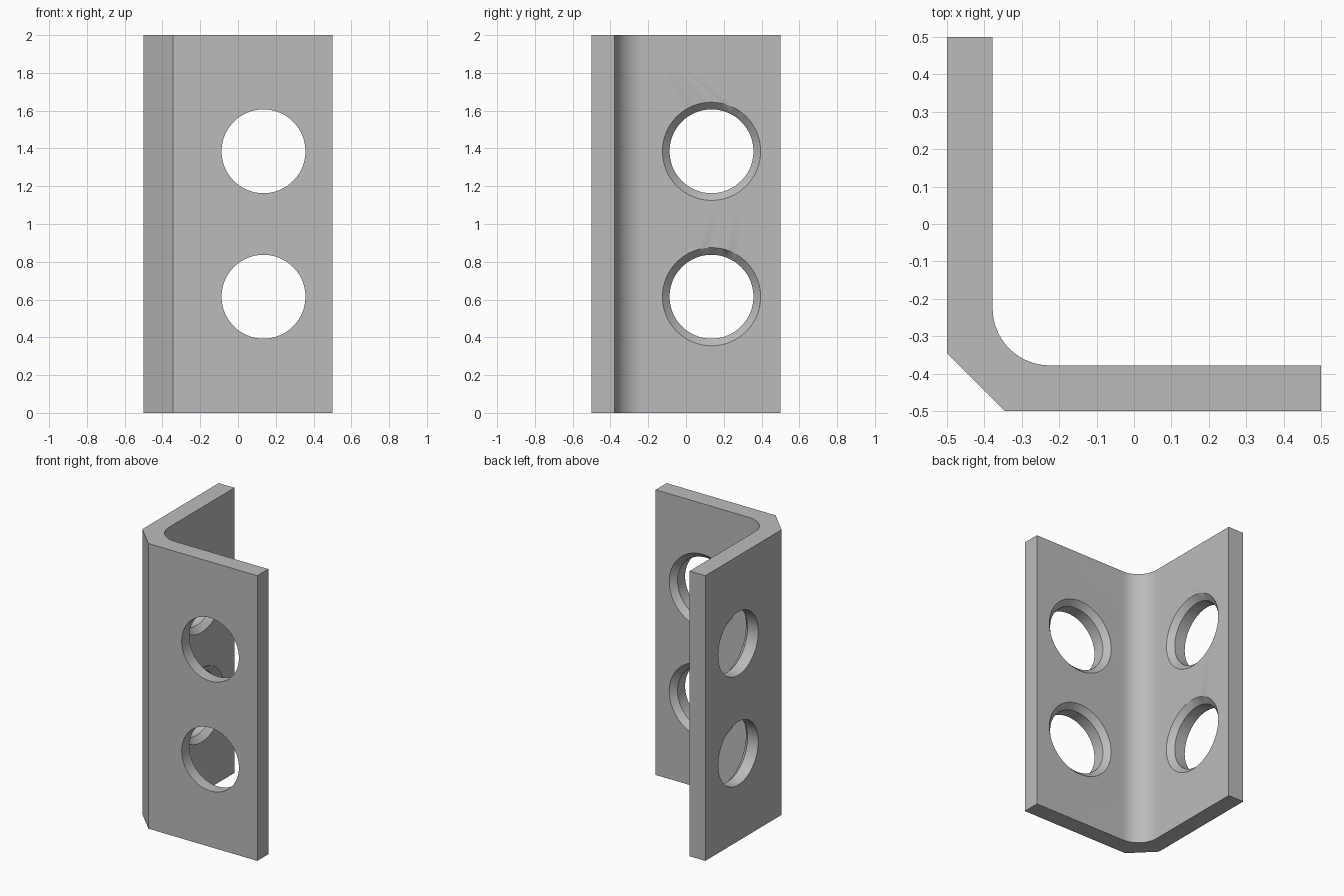
import bpy, bmesh, math
from mathutils import Matrix

if "Cube" in bpy.data.objects:
    bpy.data.objects.remove(bpy.data.objects["Cube"])

H = 2.0        # height
O = 0.5        # outer half width
I = -0.378     # inner wall face
C = -0.345     # chamfer end
R = 0.153      # inner fillet radius
HOLE_R, SINK_R, SINK_D = 0.222, 0.26, 0.038
HOLE_U, HOLE_Z = 0.135, (0.615, 1.385)

grey = bpy.data.materials.new("grey metal")
grey.diffuse_color = (0.5, 0.5, 0.5, 1)
grey.use_nodes = True
grey.node_tree.nodes["Principled BSDF"].inputs["Base Color"].default_value = grey.diffuse_color


def make_object(name, bm):
    bmesh.ops.recalc_face_normals(bm, faces=bm.faces)
    mesh = bpy.data.meshes.new(name)
    bm.to_mesh(mesh)
    bm.free()
    mesh.materials.append(grey)
    ob = bpy.data.objects.new(name, mesh)
    bpy.context.collection.objects.link(ob)
    return ob


# Angle profile: chamfered outer corner, filleted inner corner
profile = [(-O, O), (-O, C), (C, -O), (O, -O), (O, I)]
N = 16
for i in range(N + 1):
    a = math.radians(270 - 90 * i / N)
    profile.append((I + R + R * math.cos(a), I + R + R * math.sin(a)))
profile.append((I, O))

bm = bmesh.new()
base = bm.faces.new([bm.verts.new((x, y, 0)) for x, y in profile])
ext = bmesh.ops.extrude_face_region(bm, geom=[base])
top = [v for v in ext["geom"] if isinstance(v, bmesh.types.BMVert)]
bmesh.ops.translate(bm, vec=(0, 0, H), verts=top)
bracket = make_object("angle_bracket", bm)


# Countersunk hole cutter, revolved about its axis (local z = wall depth)
def hole_cutter(name, matrix):
    bm = bmesh.new()
    n = 64
    rings = []
    for r, d in ((HOLE_R, -O - 0.1), (HOLE_R, I - SINK_D),
                 (SINK_R, I), (SINK_R + 0.05, I + 0.05)):
        rings.append([bm.verts.new((r * math.cos(2 * math.pi * k / n),
                                    r * math.sin(2 * math.pi * k / n), d))
                      for k in range(n)])
    for lo, hi in zip(rings, rings[1:]):
        for k in range(n):
            j = (k + 1) % n
            bm.faces.new((lo[k], lo[j], hi[j], hi[k]))
    bm.faces.new(rings[0])
    bm.faces.new(rings[-1])
    bm.transform(matrix)
    ob = make_object(name, bm)
    ob.hide_render = True
    return ob


# Two holes through each wall
cutters = []
for z in HOLE_Z:
    front = Matrix.Translation((HOLE_U, 0, z)) @ Matrix.Rotation(-math.pi / 2, 4, 'X')
    side = Matrix.Translation((0, HOLE_U, z)) @ Matrix.Rotation(math.pi / 2, 4, 'Y')
    cutters += [hole_cutter("front_hole_cutter", front),
                hole_cutter("side_hole_cutter", side)]

bpy.context.view_layer.objects.active = bracket
bracket.select_set(True)
for c in cutters:
    mod = bracket.modifiers.new("hole", 'BOOLEAN')
    mod.operation = 'DIFFERENCE'
    mod.solver = 'EXACT'
    mod.object = c
    bpy.ops.object.modifier_apply(modifier=mod.name)
for c in cutters:
    bpy.data.objects.remove(c)

# Smooth fillet and holes, crisp edges elsewhere
bpy.ops.object.shade_smooth_by_angle(angle=math.radians(30))
